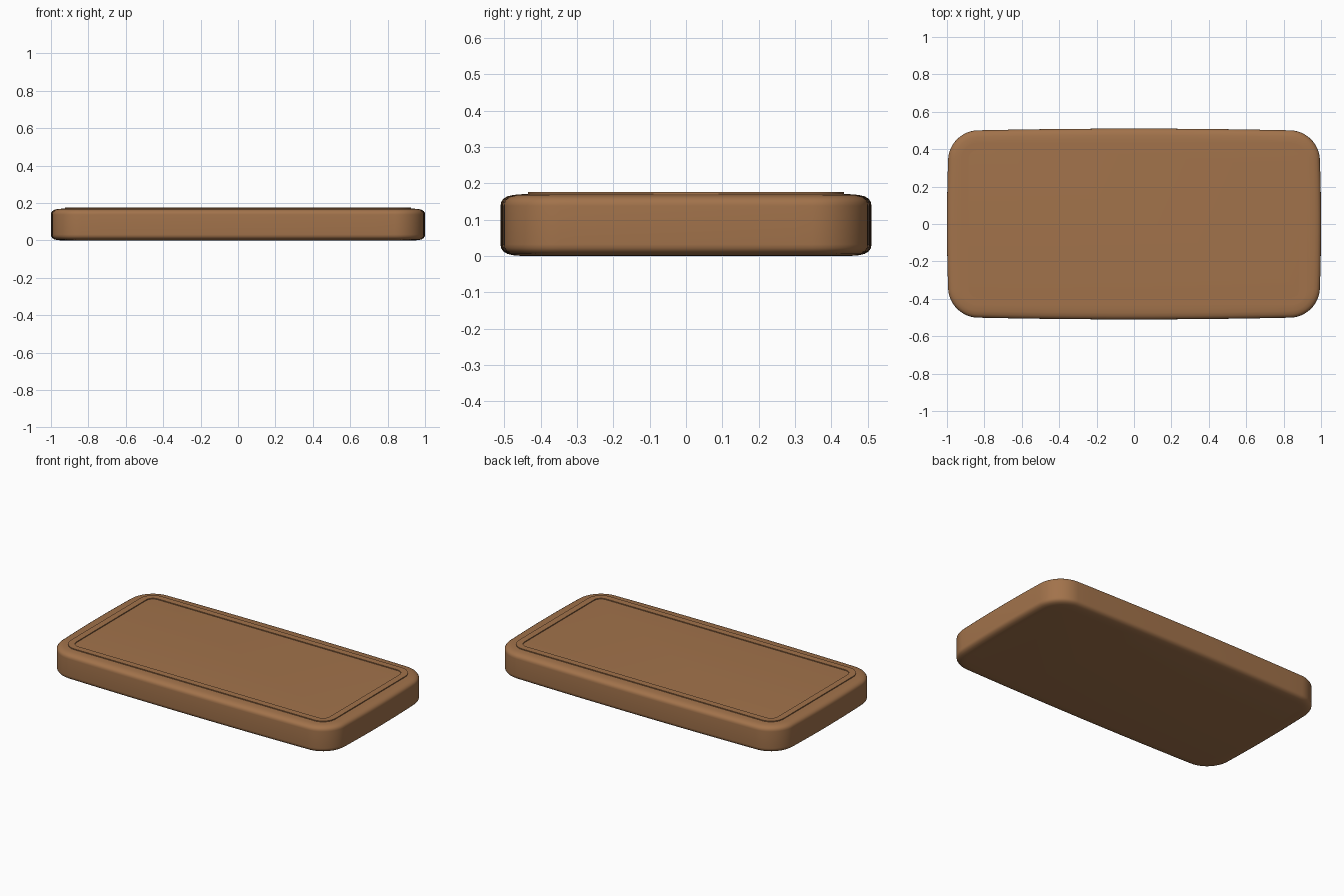
import bpy, bmesh, math

if "Cube" in bpy.data.objects:
    bpy.data.objects.remove(bpy.data.objects["Cube"])

wood = bpy.data.materials.new("warm wood brown")
wood.diffuse_color = (0.36, 0.17, 0.07, 1)
wood.use_nodes = True
wood.node_tree.nodes["Principled BSDF"].inputs["Base Color"].default_value = wood.diffuse_color


def outline(inset, z, bulge=0.0):
    """Rounded rectangle loop, optionally with gently bowed sides."""
    hx, hy, r = 0.987 - inset, 0.497 - inset, max(0.15 - inset, 0.02)
    pts = []
    for sx, sy, start in ((1, 1, 0), (-1, 1, 90), (-1, -1, 180), (1, -1, 270)):
        for i in range(13):
            a = math.radians(start + 90 * i / 12)
            pts.append((sx * (hx - r) + r * math.cos(a), sy * (hy - r) + r * math.sin(a)))
    full = []
    for p, q in zip(pts, pts[1:] + pts[:1]):
        n = 16 if math.dist(p, q) > 0.1 else 1   # split the long sides
        full += [(p[0] + (q[0] - p[0]) * k / n, p[1] + (q[1] - p[1]) * k / n) for k in range(n)]
    return [(x + bulge * x / hx * (1 - (y / hy) ** 2),
             y + bulge * y / hy * (1 - (x / hx) ** 2), z) for x, y in full]


def loft(name, sections, bulge, closed):
    """Skin stacked outlines; cap the ends, or join last to first."""
    bm = bmesh.new()
    rings = [[bm.verts.new(p) for p in outline(i, z, bulge)] for i, z in sections]
    pairs = list(zip(rings, rings[1:]))
    if closed:
        pairs.append((rings[-1], rings[0]))
    else:
        bm.faces.new(rings[0])
        bm.faces.new(rings[-1])
    for a, b in pairs:
        n = len(a)
        for k in range(n):
            bm.faces.new((a[k], a[(k + 1) % n], b[(k + 1) % n], b[k]))
    bmesh.ops.recalc_face_normals(bm, faces=bm.faces)
    mesh = bpy.data.meshes.new(name)
    bm.to_mesh(mesh)
    bm.free()
    mesh.materials.append(wood)
    ob = bpy.data.objects.new(name, mesh)
    bpy.context.collection.objects.link(ob)
    bpy.ops.object.select_all(action='DESELECT')
    ob.select_set(True)
    bpy.context.view_layer.objects.active = ob
    bpy.ops.object.shade_smooth_by_angle(angle=math.radians(35))
    return ob


# Board with softly rounded top and bottom edges
lower = [(0.06, 0.0), (0.035, 0.002), (0.018, 0.006), (0.007, 0.013), (0.001, 0.022), (0, 0.032)]
upper = [(i, 0.17 - z) for i, z in reversed(lower)]
loft("board", lower + upper, 0.013, False)

# Thin raised border on the top face
loft("raised_border", [(0.062, 0.165), (0.062, 0.1755), (0.102, 0.1755), (0.102, 0.165)], 0.0, True)
